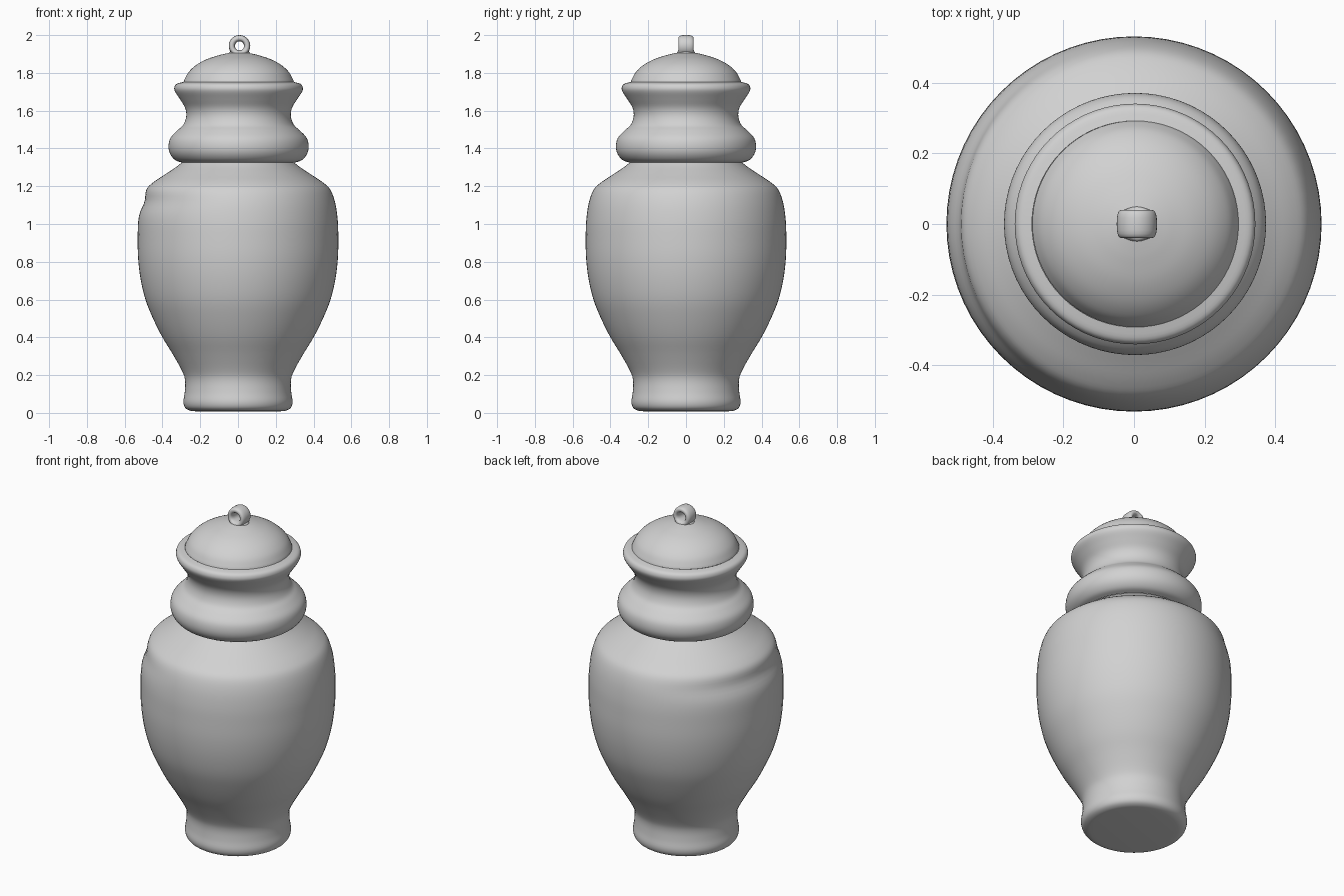
import bpy, math
from mathutils import Vector

if "Cube" in bpy.data.objects:
    bpy.data.objects.remove(bpy.data.objects["Cube"])

mat = bpy.data.materials.new("light grey ceramic")
mat.diffuse_color = (0.64, 0.64, 0.64, 1)
mat.use_nodes = True
mat.node_tree.nodes["Principled BSDF"].inputs["Base Color"].default_value = mat.diffuse_color


def make(name, verts, faces):
    me = bpy.data.meshes.new(name)
    me.from_pydata(verts, [], faces)
    me.materials.append(mat)
    me.shade_smooth()
    ob = bpy.data.objects.new(name, me)
    bpy.context.collection.objects.link(ob)
    return ob


def smooth_profile(pts, n=4):
    """Catmull-Rom curve through the profile points."""
    p = [Vector(q) for q in pts]
    p = [p[0] * 2 - p[1]] + p + [p[-1] * 2 - p[-2]]
    out = []
    for i in range(1, len(p) - 2):
        a, b, c, d = p[i - 1:i + 3]
        for k in range(n):
            t = k / n
            out.append(0.5 * (2 * b + (c - a) * t + (2 * a - 5 * b + 4 * c - d) * t * t
                              + (3 * b - a - 3 * c + d) * t ** 3))
    return out + [p[-2]]


def lathe(name, pts, bottom=False, top=False, seg=72, cx=0.0, dent=0.0):
    prof = smooth_profile(pts)
    verts, faces = [], []
    for r, z in prof:
        for s in range(seg):
            a = 2 * math.pi * s / seg
            # slight hand-made hollow in the left shoulder
            w = dent * max(0, -math.cos(a)) ** 2 * math.exp(-((z - 1.12) / 0.05) ** 2)
            verts.append((cx + (r - w) * math.cos(a), (r - w) * math.sin(a), z))
    for i in range(len(prof) - 1):
        for s in range(seg):
            t = (s + 1) % seg
            faces.append((i * seg + s, i * seg + t, (i + 1) * seg + t, (i + 1) * seg + s))
    if bottom:
        faces.append(tuple(reversed(range(seg))))
    if top:
        k = (len(prof) - 1) * seg
        faces.append(tuple(range(k, k + seg)))
    return make(name, verts, faces)


# Main jar body with foot and shoulder
lathe("jar_body", [
    (0.22, 0.008), (0.255, 0.012), (0.28, 0.028), (0.289, 0.06), (0.282, 0.11), (0.28, 0.17),
    (0.295, 0.22), (0.345, 0.31), (0.40, 0.40), (0.45, 0.50), (0.49, 0.60), (0.516, 0.71),
    (0.529, 0.82), (0.531, 0.93), (0.528, 1.02), (0.515, 1.11), (0.49, 1.18), (0.45, 1.22),
    (0.39, 1.26), (0.33, 1.30), (0.298, 1.325)], bottom=True, dent=0.018)

# Bulging collar and flared rim
lathe("collar_and_rim", [
    (0.298, 1.325), (0.335, 1.338), (0.362, 1.37), (0.371, 1.41), (0.361, 1.455),
    (0.325, 1.495), (0.293, 1.525), (0.277, 1.57), (0.283, 1.615), (0.31, 1.66),
    (0.336, 1.70), (0.340, 1.723), (0.328, 1.742), (0.292, 1.752)], cx=0.003)

# Domed lid
lathe("lid_dome", [
    (0.292, 1.752), (0.286, 1.768), (0.265, 1.805), (0.225, 1.842), (0.17, 1.872),
    (0.11, 1.892), (0.07, 1.902), (0.03, 1.91)], top=True, cx=0.004)

# Ring handle: rounded-square tube swept round a small circle, hole facing front
verts, faces = [], []
N, M = 40, 20
for i in range(N):
    a = 2 * math.pi * i / N
    foot = max(0, -math.sin(a)) ** 4            # handle widens where it meets the lid
    for j in range(M):
        b = 2 * math.pi * j / M
        c, s = math.cos(b), math.sin(b)
        r = 0.0405 + 0.0165 * math.copysign(abs(c) ** 0.75, c)
        y = (0.040 + 0.010 * foot) * math.copysign(abs(s) ** 0.7, s)
        verts.append((0.008 + r * math.cos(a), y, 1.943 + r * math.sin(a)))
        i2, j2 = (i + 1) % N, (j + 1) % M
        faces.append((i * M + j, i * M + j2, i2 * M + j2, i2 * M + j))
ring = make("lid_ring_handle", verts, faces)
ring.data.flip_normals()

# Small flare joining the ring to the lid
flare = lathe("ring_base", [(0.062, 1.888), (0.056, 1.905), (0.044, 1.916), (0.03, 1.92)],
              top=True, seg=32, cx=0.008)
for v in flare.data.vertices:
    v.co.y *= 0.85
